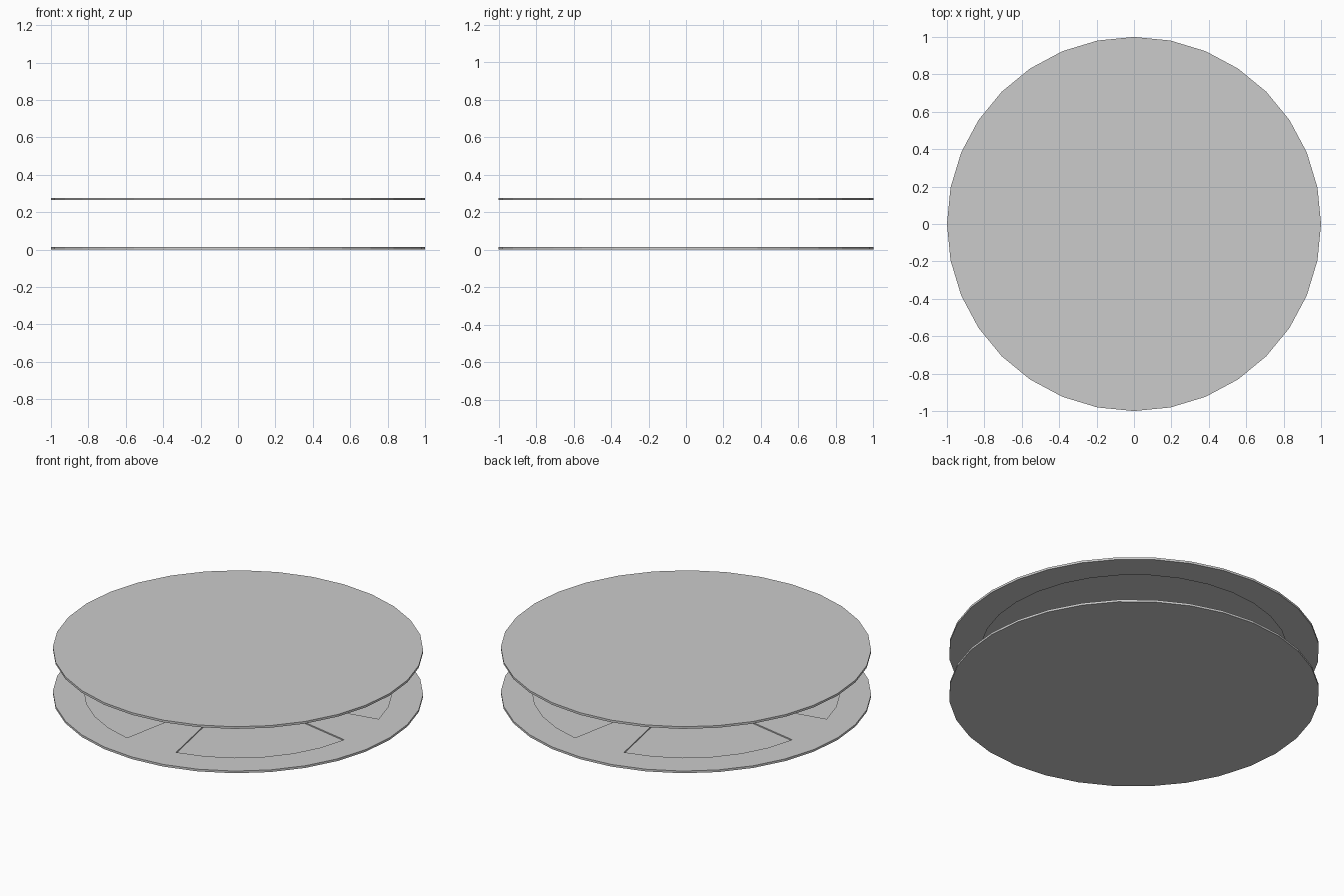
import bpy, bmesh
from math import cos, sin, pi

if "Cube" in bpy.data.objects:
    bpy.data.objects.remove(bpy.data.objects["Cube"])

SIDES = 32
THICK = 0.013
DEPTH = 0.007


def plate(name, z_outer, z_inner, radii, recessed):
    """Thin round plate; cells of its inner face picked by recessed(ring, sector) are sunk."""
    bm = bmesh.new()
    inward = -1 if z_inner > z_outer else 1

    def ring(r, z):
        return [bm.verts.new((r * cos(2 * pi * i / SIDES), r * sin(2 * pi * i / SIDES), z))
                for i in range(SIDES)]

    rings = [ring(r, z_inner) for r in radii]
    outer = ring(radii[-1], z_outer)
    pocket = []

    # inner face, cut into polar cells
    hub = bm.faces.new(rings[0])
    if recessed(-1, 0):
        pocket.append(hub)
    for k in range(len(rings) - 1):
        a, b = rings[k], rings[k + 1]
        for i in range(SIDES):
            j = (i + 1) % SIDES
            f = bm.faces.new((a[i], b[i], b[j], a[j]))
            if recessed(k, i):
                pocket.append(f)

    # rim and outer face
    for i in range(SIDES):
        j = (i + 1) % SIDES
        bm.faces.new((rings[-1][i], outer[i], outer[j], rings[-1][j]))
    bm.faces.new(outer[::-1])

    # sink the recesses
    new = bmesh.ops.extrude_face_region(bm, geom=pocket)["geom"]
    bmesh.ops.delete(bm, geom=[f for f in pocket if f.is_valid], context="FACES_ONLY")
    verts = [v for v in new if isinstance(v, bmesh.types.BMVert)]
    bmesh.ops.translate(bm, verts=verts, vec=(0, 0, inward * DEPTH))
    bmesh.ops.recalc_face_normals(bm, faces=bm.faces)

    mesh = bpy.data.meshes.new(name)
    bm.to_mesh(mesh)
    bm.free()
    obj = bpy.data.objects.new(name, mesh)
    bpy.context.collection.objects.link(obj)
    return obj


# bottom plate: four wedge recesses, with a cross of spokes along the axes
plate("bottom_plate", 0.0, THICK, (0.3, 0.83, 1.0),
      lambda k, i: k == 0 and 1 <= i % 8 <= 6)

# top plate: one round recess underneath
plate("top_plate", 0.264 + THICK, 0.264, (0.83, 1.0),
      lambda k, i: k == -1)
